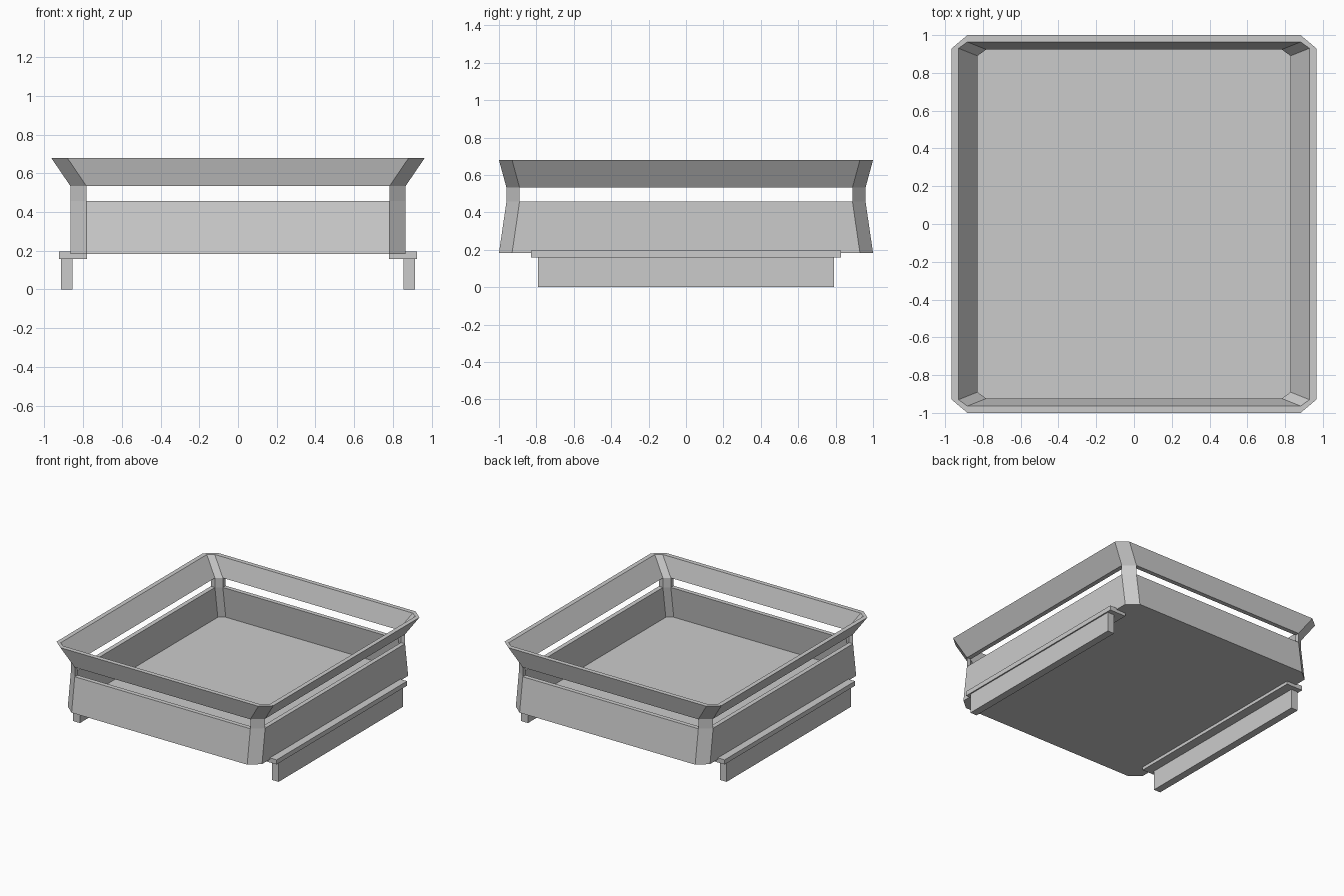
import bpy
import bmesh

cube = bpy.data.objects.get("Cube")
if cube:
    bpy.data.objects.remove(cube, do_unlink=True)

grey = bpy.data.materials.new("plain grey")
grey.use_nodes = True
grey.diffuse_color = (0.6, 0.6, 0.6, 1)
grey.node_tree.nodes["Principled BSDF"].inputs["Base Color"].default_value = (0.6, 0.6, 0.6, 1)


def add_object(name, bm):
    bmesh.ops.recalc_face_normals(bm, faces=bm.faces)
    mesh = bpy.data.meshes.new(name)
    bm.to_mesh(mesh)
    bm.free()
    mesh.materials.append(grey)
    obj = bpy.data.objects.new(name, mesh)
    bpy.context.collection.objects.link(obj)
    return obj


def box(name, low, high):
    bm = bmesh.new()
    bmesh.ops.create_cube(bm, size=1)
    for v in bm.verts:
        v.co = [(l + h) / 2 + c * (h - l) for l, h, c in zip(low, high, v.co)]
    return add_object(name, bm)


def octagon(bm, a, b, z, inset=0):
    """Chamfered rectangle; even sides are straight, odd sides are corners."""
    ca, cb = a - 0.083, b - 0.07
    a, b = a - inset, b - inset
    points = [(a, -cb), (a, cb), (ca, b), (-ca, b),
              (-a, cb), (-a, -cb), (-ca, -b), (ca, -b)]
    return [bm.verts.new((x, y, z)) for x, y in points]


# Tray: floor, walls, corner posts and flared rim in one shell
WALL, GAP = 0.036, 1
levels = [(0.865, 1.0, 0.183), (0.865, 0.96, 0.457),
          (0.865, 0.96, 0.533), (0.965, 1.0, 0.68)]
bm = bmesh.new()
outer = [octagon(bm, *level) for level in levels]
levels[0] = (0.865, 0.997, 0.203)
inner = [octagon(bm, *level, WALL) for level in levels]
bm.faces.new(outer[0])
bm.faces.new(inner[0])
for i in range(8):
    j = (i + 1) % 8
    straight = i % 2 == 0
    for k in range(3):
        if k == GAP and straight:
            # Open slot: close its sill, its head and both post ends
            for m in (k, k + 1):
                bm.faces.new((outer[m][i], outer[m][j], inner[m][j], inner[m][i]))
            for n in (i, j):
                bm.faces.new((outer[k][n], outer[k + 1][n], inner[k + 1][n], inner[k][n]))
        else:
            for ring in (outer, inner):
                bm.faces.new((ring[k][i], ring[k][j], ring[k + 1][j], ring[k + 1][i]))
    bm.faces.new((outer[3][i], outer[3][j], inner[3][j], inner[3][i]))
add_object("tray", bm)

# Runners under each side: flat plate on an upright foot
for side, s in (("left", 1), ("right", -1)):
    for part, x0, x1, y, z0, z1 in (("plate", 0.78, 0.925, 0.83, 0.158, 0.195),
                                    ("foot", 0.855, 0.915, 0.79, 0, 0.158)):
        xs = sorted((s * x0, s * x1))
        box(f"{side}_runner_{part}", (xs[0], -y, z0), (xs[1], y, z1))
